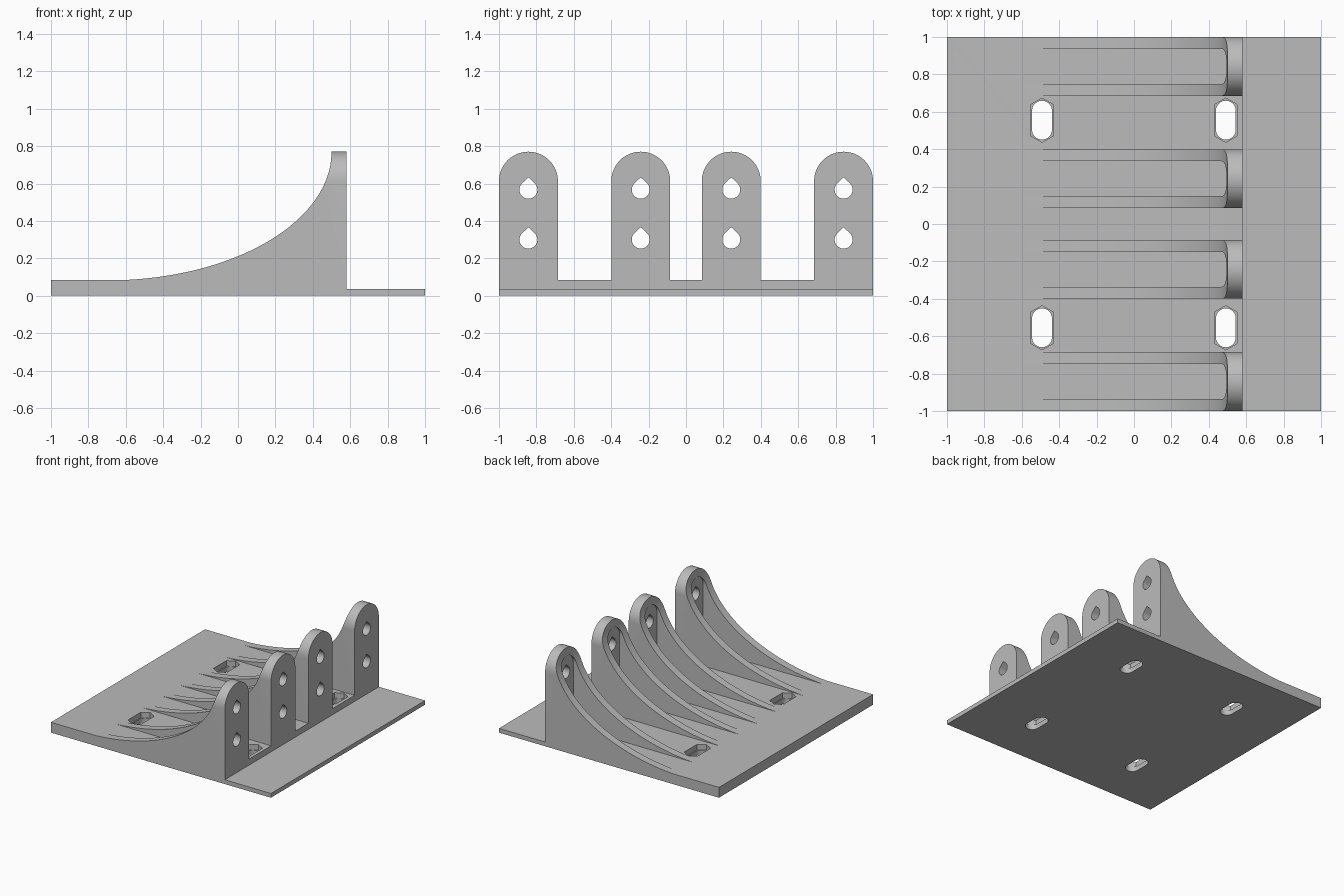
import bpy, bmesh, math
from mathutils import Vector

if "Cube" in bpy.data.objects:
    bpy.data.objects.remove(bpy.data.objects["Cube"])

grey = bpy.data.materials.new("light grey plastic")
grey.diffuse_color = (0.5, 0.5, 0.5, 1)
grey.use_nodes = True
grey.node_tree.nodes["Principled BSDF"].inputs["Base Color"].default_value = grey.diffuse_color

PLATE, LIP, TOP = 0.085, 0.035, 0.77   # heights
WALL_IN, WALL_OUT = 0.50, 0.58         # upright wall in x
HALF = 0.1575                          # half width of a bracket
RIB_Y = (-0.8425, -0.242, 0.242, 0.8425)


def prism(name, pts, axis, lo, hi):
    """Extrude a 2D profile along an axis: x uses (y,z), y uses (x,z), z uses (x,y)."""
    place = {"x": lambda a, b, t: (t, a, b),
             "y": lambda a, b, t: (a, t, b),
             "z": lambda a, b, t: (a, b, t)}[axis]
    bm = bmesh.new()
    face = bm.faces.new([bm.verts.new(place(a, b, lo)) for a, b in pts])
    new = bmesh.ops.extrude_face_region(bm, geom=[face])["geom"]
    shift = Vector(place(0, 0, hi - lo))
    bmesh.ops.translate(bm, verts=[v for v in new if isinstance(v, bmesh.types.BMVert)], vec=shift)
    bmesh.ops.recalc_face_normals(bm, faces=bm.faces)
    mesh = bpy.data.meshes.new(name)
    bm.to_mesh(mesh)
    bm.free()
    mesh.materials.append(grey)
    obj = bpy.data.objects.new(name, mesh)
    bpy.context.collection.objects.link(obj)
    return obj


def boolean(target, tool, operation):
    mod = target.modifiers.new("boolean", "BOOLEAN")
    mod.operation, mod.solver, mod.object = operation, "EXACT", tool
    bpy.context.view_layer.objects.active = target
    bpy.ops.object.modifier_apply(modifier=mod.name)
    bpy.data.objects.remove(tool)


def arc(cx, cy, r, start, end, n):
    return [(cx + r * math.cos(math.radians(start + (end - start) * i / n)),
             cy + r * math.sin(math.radians(start + (end - start) * i / n))) for i in range(n + 1)]


def arch(y, r, bottom):
    return [(y + r, bottom)] + arc(y, TOP - HALF, r, 0, 180, 32) + [(y - r, bottom)]


# stepped base plate
body = prism("base_with_brackets", [(-1, 0), (1, 0), (1, LIP), (WALL_OUT, LIP),
                                    (WALL_OUT, PLATE), (-1, PLATE)], "y", -1, 1)

# arched brackets with swept back and open channel
sweep = [(-0.7 + 1.2 * math.sin(t), TOP - 0.688 * math.cos(t))
         for t in (math.pi / 2 * i / 48 for i in range(49))]
sweep += [(WALL_IN, 0.9), (-0.8, 0.9), (-0.8, sweep[0][1])]
for y in RIB_Y:
    rib = prism("bracket", arch(y, HALF, 0.02), "x", -0.7, WALL_OUT)
    boolean(rib, prism("sweep_cutter", sweep, "y", y - 0.3, y + 0.3), "DIFFERENCE")
    boolean(rib, prism("channel_cutter", arch(y, 0.0935, 0.05), "x", -0.9, WALL_IN), "DIFFERENCE")
    boolean(body, rib, "UNION")

# teardrop holes through the upright walls
for y in RIB_Y:
    for z in (0.30, 0.567):
        drop = arc(y, z, 0.048, 135, 405, 30) + [(y, z + 0.066)]
        boolean(body, prism("hole_cutter", drop, "x", 0.42, 0.7), "DIFFERENCE")

# slotted screw holes with long hexagonal nut pockets
for x in (-0.492, 0.491):
    for y in (-0.555, 0.555):
        slot = arc(x, y + 0.051, 0.053, 0, 180, 20) + arc(x, y - 0.051, 0.053, 180, 360, 20)
        boolean(body, prism("slot_cutter", slot, "z", -0.1, 0.2), "DIFFERENCE")
        pocket = [(x + 0.061, y - 0.083), (x + 0.061, y + 0.083), (x, y + 0.118),
                  (x - 0.061, y + 0.083), (x - 0.061, y - 0.083), (x, y - 0.118)]
        boolean(body, prism("pocket_cutter", pocket, "z", 0.04, 0.2), "DIFFERENCE")

# smooth curves, sharp edges
bpy.ops.object.select_all(action="DESELECT")
body.select_set(True)
bpy.context.view_layer.objects.active = body
bpy.ops.object.shade_smooth_by_angle(angle=math.radians(25))
